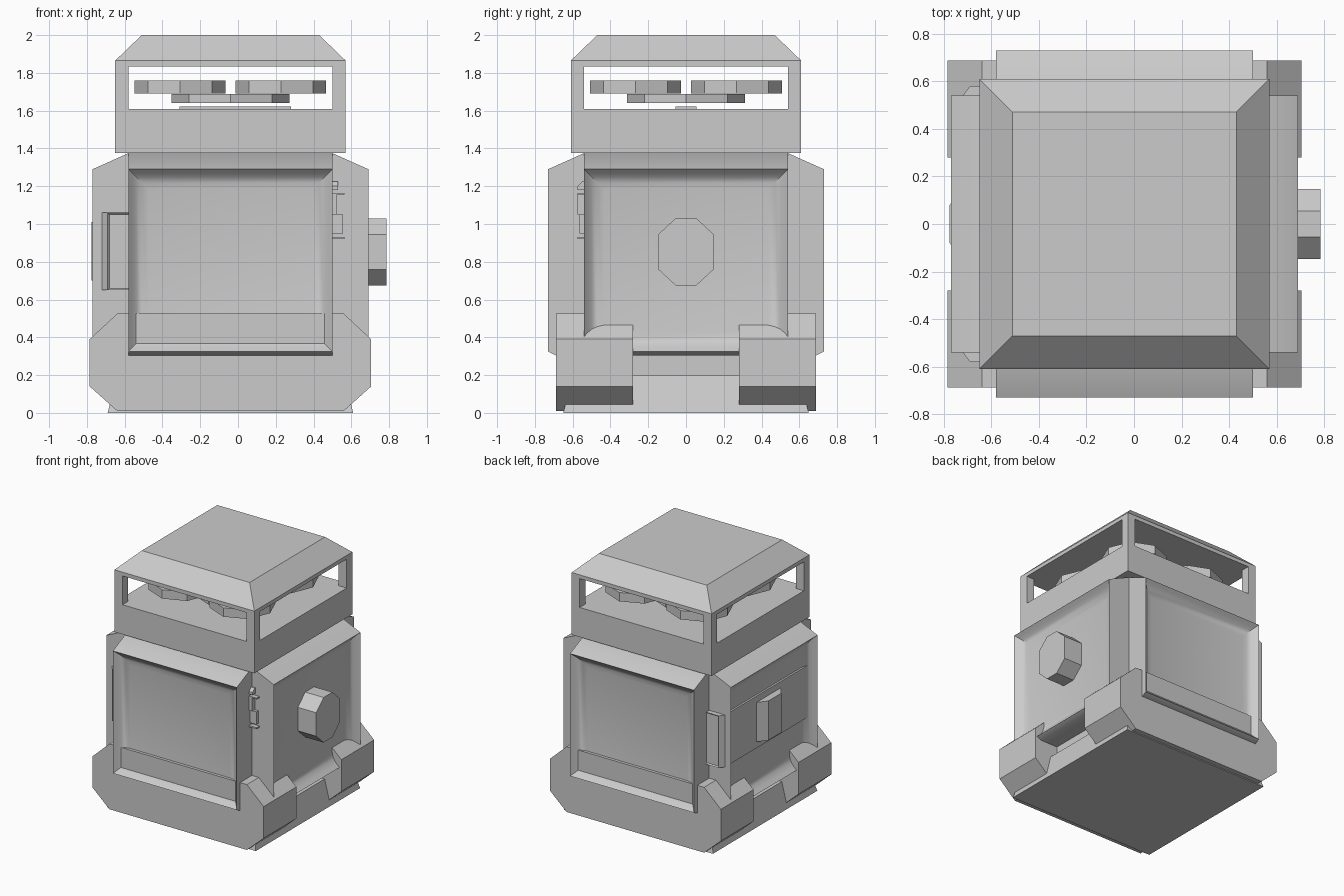
import bpy, bmesh, math
from mathutils import Matrix, Vector

if "Cube" in bpy.data.objects:
    bpy.data.objects.remove(bpy.data.objects["Cube"])

CX = -0.04  # body axis; the porthole on the right offsets it from x = 0


def finish(name, bm):
    bmesh.ops.recalc_face_normals(bm, faces=bm.faces)
    me = bpy.data.meshes.new(name)
    bm.to_mesh(me)
    bm.free()
    ob = bpy.data.objects.new(name, me)
    bpy.context.collection.objects.link(ob)
    return ob


def add_prism(bm, pts, axis, lo, hi):
    """Extrude a 2D outline along an axis; outline is (y,z), (x,z) or (x,y)."""
    def place(p, t):
        return {'x': (t, p[0], p[1]), 'y': (p[0], t, p[1]), 'z': (p[0], p[1], t)}[axis]
    a = [bm.verts.new(place(p, lo)) for p in pts]
    b = [bm.verts.new(place(p, hi)) for p in pts]
    bm.faces.new(a)
    bm.faces.new(b[::-1])
    n = len(pts)
    for i in range(n):
        j = (i + 1) % n
        bm.faces.new((a[i], b[i], b[j], a[j]))


def prism(name, pts, axis, lo, hi):
    bm = bmesh.new()
    add_prism(bm, pts, axis, lo, hi)
    return finish(name, bm)


def add_box(bm, x, y, z):
    add_prism(bm, [(x[0], y[0]), (x[1], y[0]), (x[1], y[1]), (x[0], y[1])], 'z', *z)


def box(name, x, y, z):
    bm = bmesh.new()
    add_box(bm, x, y, z)
    return finish(name, bm)


def frustum(name, r0, z0, r1, z1):
    bm = bmesh.new()
    q = math.sqrt(2)
    bmesh.ops.create_cone(bm, cap_ends=True, segments=4, radius1=r0 * q, radius2=r1 * q,
                          depth=z1 - z0, matrix=Matrix.Translation((CX, 0, (z0 + z1) / 2))
                          @ Matrix.Rotation(math.pi / 4, 4, 'Z'))
    return finish(name, bm)


def disc(name, x, y, r, z0, z1):
    bm = bmesh.new()
    bmesh.ops.create_cone(bm, cap_ends=True, segments=8, radius1=r, radius2=r,
                          depth=z1 - z0, matrix=Matrix.Translation((x, y, (z0 + z1) / 2)))
    return finish(name, bm)


# Base and core
frustum("base", 0.65, 0.0, 0.60, 0.20)
box("core", (CX - .54, CX + .54), (-.54, .54), (0.15, 1.37))

# Four dished wall panels
for k, side in enumerate(("front", "right", "back", "left")):
    bm = bmesh.new()
    add_prism(bm, [(-.50, .305), (-.69, .305), (-.73, .325), (-.73, 1.29),
                   (-.54, 1.375), (-.50, 1.375)], 'x', -.54, .54)
    bmesh.ops.recalc_face_normals(bm, faces=bm.faces)
    face = [f for f in bm.faces if f.normal.y < -.99 and f.calc_center_median().y < -.7]
    for t, d in ((.03, -.024), (.03, -.019), (.04, -.014), (.05, -.008)):
        bmesh.ops.inset_individual(bm, faces=face, thickness=t, depth=d)
    bmesh.ops.transform(bm, verts=bm.verts, matrix=Matrix.Translation((CX, 0, 0))
                        @ Matrix.Rotation(k * math.pi / 2, 4, 'Z'))
    ob = finish(side + "_panel", bm)
    ob.data.shade_smooth()
    ob.data.set_sharp_from_angle(angle=math.radians(30))

# Front and back bumpers
half = [(.60, .01), (.745, .14), (.745, .39), (.60, .525)]
outline = [(CX + x, z) for x, z in half] + [(CX - x, z) for x, z in reversed(half)]
prism("front_bumper", outline, 'y', -.688, -.28)
prism("back_bumper", outline, 'y', .28, .688)

# Porthole on the right with a rim inset
bm = bmesh.new()
oct_pts = [(-.147, .76), (-.055, .675), (.055, .675), (.147, .76),
           (.147, .945), (.055, 1.03), (-.055, 1.03), (-.147, .945)]
add_prism(bm, oct_pts, 'x', .58, .785)
bmesh.ops.recalc_face_normals(bm, faces=bm.faces)
end = [f for f in bm.faces if f.normal.x > .9]
bmesh.ops.inset_individual(bm, faces=end, thickness=.017, depth=0)
finish("porthole", bm)

# Band through the left wall, with recessed end faces and a raised centre block
bm = bmesh.new()
add_prism(bm, [(-.50, -.58), (-.69, -.58), (-.72, -.54), (-.72, .54),
               (-.69, .58), (-.50, .58)], 'z', .65, 1.06)
bmesh.ops.recalc_face_normals(bm, faces=bm.faces)
ends = [f for f in bm.faces if abs(f.normal.y) > .99]
bmesh.ops.inset_individual(bm, faces=ends, thickness=.012, depth=-.01)
finish("left_band", bm)
prism("left_band_block", [(-.69, -.19), (-.775, -.08), (-.775, .08), (-.69, .19)],
      'z', .70, 1.01)

# Latch at the front right corner
bm = bmesh.new()
add_box(bm, (.49, .555), (-.565, -.53), (.95, 1.05))
add_box(bm, (.49, .525), (-.575, -.53), (1.05, 1.16))
add_box(bm, (.49, .565), (-.575, -.53), (1.155, 1.165))
add_box(bm, (.49, .565), (-.575, -.53), (.92, .932))
add_prism(bm, [(-.53, 1.18), (-.575, 1.18), (-.575, 1.20), (-.55, 1.225), (-.53, 1.225)],
          'x', .49, .53)
finish("latch", bm)

# Cap: lower box, corner posts, roof with sloped edges
box("cap_base", (CX - .61, CX + .61), (-.61, .61), (1.375, 1.608))
bm = bmesh.new()
for sx in (-1, 1):
    for sy in (-1, 1):
        add_box(bm, sorted((CX + sx * .54, CX + sx * .61)), sorted((sy * .54, sy * .61)),
                (1.608, 1.835))
finish("cap_posts", bm)
box("roof_edge", (CX - .61, CX + .61), (-.61, .61), (1.835, 1.865))
frustum("roof", 0.61, 1.865, 0.47, 2.0)

# Octagonal lamps and mount under the roof
box("lamp_rail", (-.31, .28), (-.055, .055), (1.60, 1.622))
disc("lamp_mount", CX, 0, .312, 1.64, 1.687)
for i, (sx, sy) in enumerate(((-1, -1), (1, -1), (-1, 1), (1, 1))):
    disc("lamp_%d" % (i + 1), CX + sx * .267, sy * .267, .24, 1.69, 1.76)
